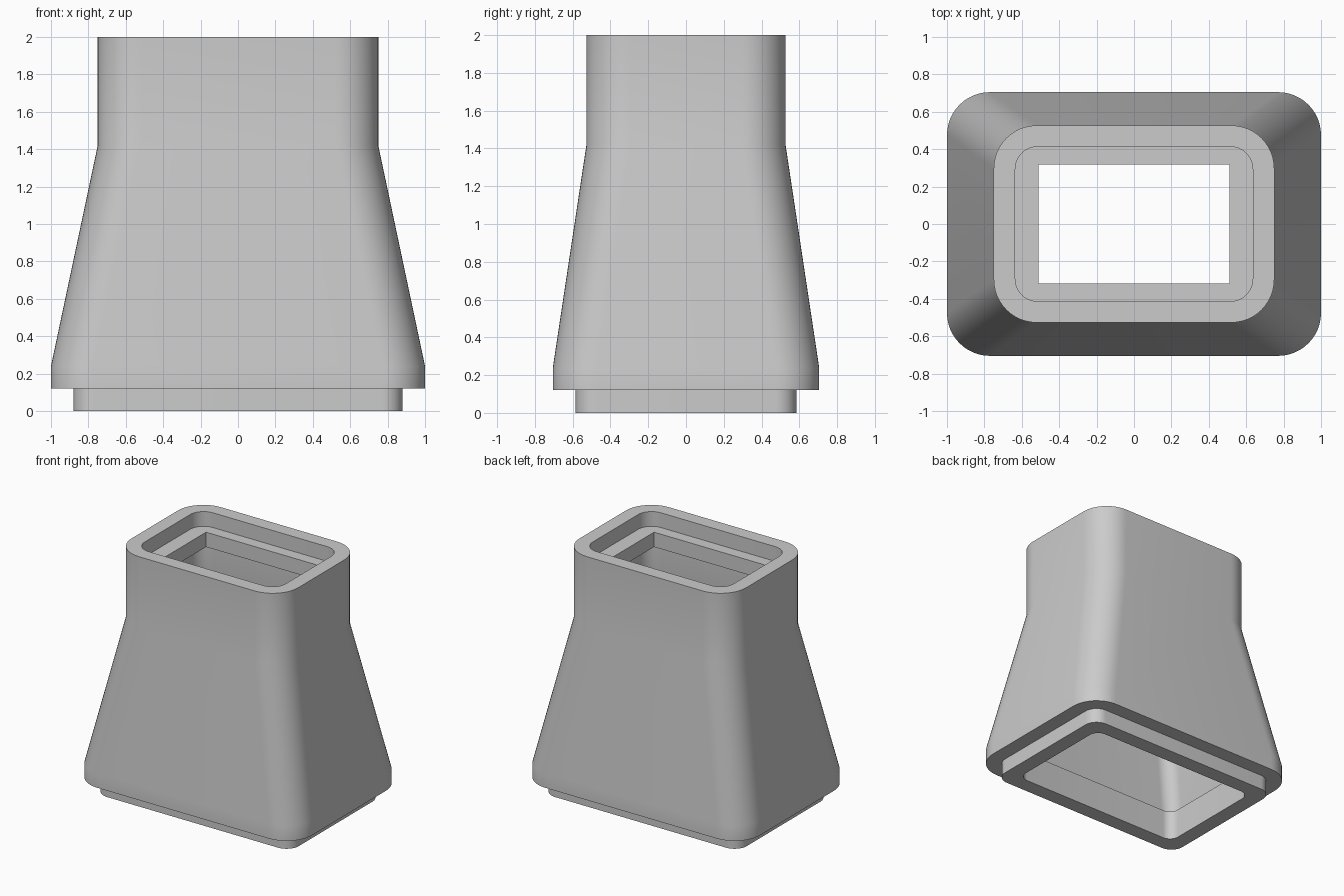
import bpy, bmesh, math

if "Cube" in bpy.data.objects:
    bpy.data.objects.remove(bpy.data.objects["Cube"])

STEPS = 12  # segments per rounded corner


def rounded_ring(bm, hx, hy, r, z):
    """Ring of vertices around a rounded rectangle."""
    ring = []
    for k, (sx, sy) in enumerate([(1, 1), (-1, 1), (-1, -1), (1, -1)]):
        for i in range(STEPS + 1):
            a = math.pi / 2 * (k + i / STEPS)
            ring.append(bm.verts.new((sx * (hx - r) + r * math.cos(a),
                                      sy * (hy - r) + r * math.sin(a), z)))
    return ring


def loft_shell(name, sections, mat):
    """Bridge the sections in order and close last to first."""
    bm = bmesh.new()
    rings = [rounded_ring(bm, *s) for s in sections]
    n = len(rings[0])
    for a, b in zip(rings, rings[1:] + rings[:1]):
        for i in range(n):
            j = (i + 1) % n
            bm.faces.new((a[i], a[j], b[j], b[i]))
    # collapse the zero-radius corners
    bmesh.ops.remove_doubles(bm, verts=bm.verts, dist=1e-5)
    bmesh.ops.recalc_face_normals(bm, faces=bm.faces)
    me = bpy.data.meshes.new(name)
    bm.to_mesh(me)
    bm.free()
    me.materials.append(mat)
    ob = bpy.data.objects.new(name, me)
    bpy.context.collection.objects.link(ob)
    bpy.context.view_layer.objects.active = ob
    ob.select_set(True)
    bpy.ops.object.shade_smooth_by_angle(angle=math.radians(30))
    ob.select_set(False)
    return ob


grey = bpy.data.materials.new("light grey")
grey.diffuse_color = (0.6, 0.6, 0.6, 1)
grey.use_nodes = True
grey.node_tree.nodes["Principled BSDF"].inputs["Base Color"].default_value = grey.diffuse_color

# half width, half depth, corner radius, height
sections = [
    # bottom plug and flared outside
    (0.88, 0.585, 0.11, 0.0),
    (0.88, 0.585, 0.11, 0.12),
    (1.0, 0.705, 0.23, 0.12),
    (1.0, 0.705, 0.23, 0.24),
    (0.75, 0.527, 0.23, 1.42),
    (0.75, 0.527, 0.23, 2.0),
    # top socket with square-cornered lip
    (0.635, 0.413, 0.12, 2.0),
    (0.635, 0.413, 0.12, 1.88),
    (0.51, 0.318, 0.0, 1.88),
    (0.51, 0.318, 0.0, 1.76),
    # hollow inside
    (0.635, 0.413, 0.12, 1.76),
    (0.635, 0.413, 0.12, 1.42),
    (0.88, 0.585, 0.11, 0.24),
    (0.755, 0.46, 0.08, 0.24),
    (0.755, 0.46, 0.08, 0.0),
]
loft_shell("flared_sleeve", sections, grey)
